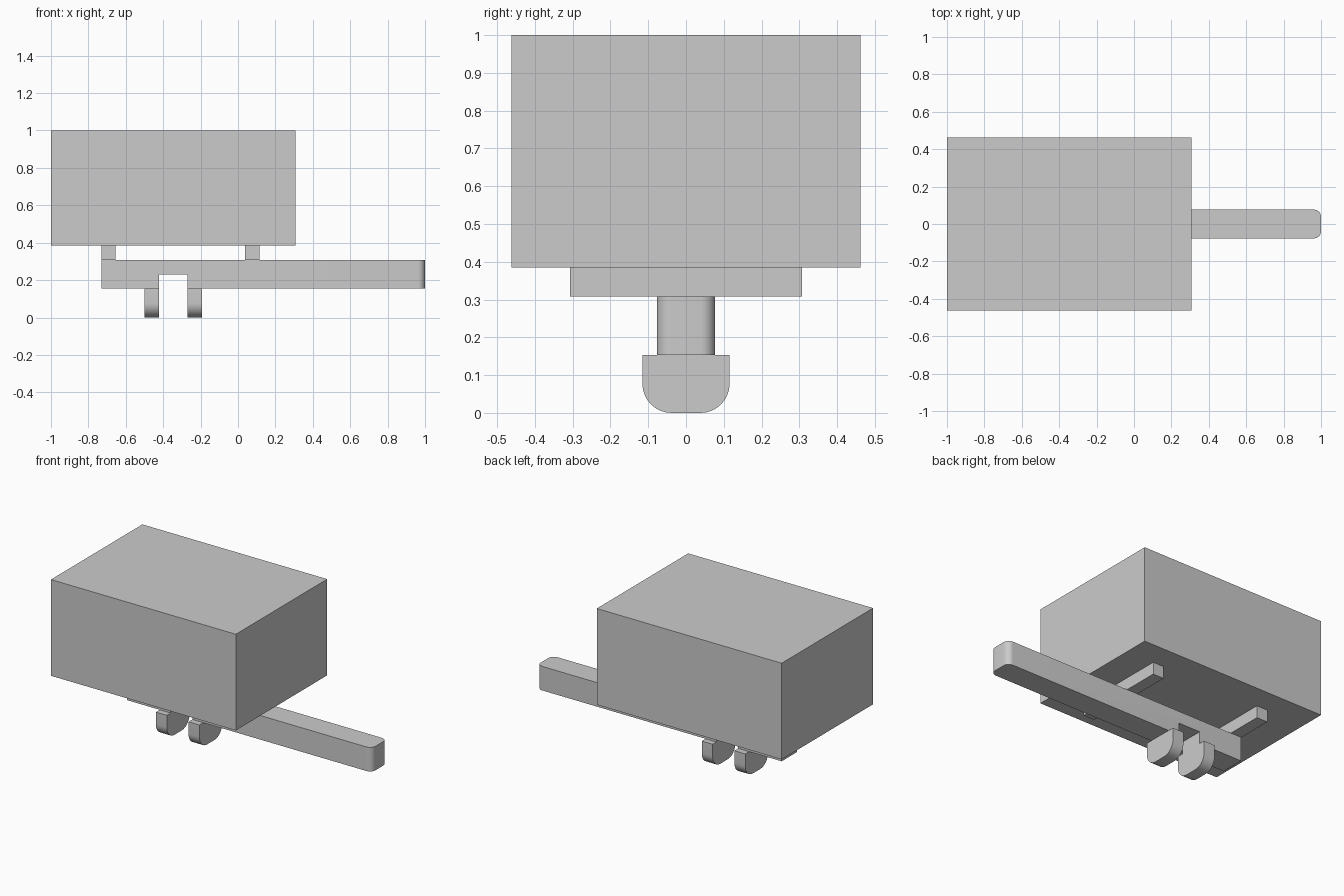
import bpy, bmesh, math
from mathutils import Vector

if "Cube" in bpy.data.objects:
    bpy.data.objects.remove(bpy.data.objects["Cube"])

U = 1 / 13  # design module: every size is a multiple of this


def prism(name, outline, to_3d, depth, smooth=False):
    """Extrude a 2D outline (in modules) by the vector depth (in modules)."""
    bm = bmesh.new()
    face = bm.faces.new([bm.verts.new(Vector(to_3d(a, b)) * U) for a, b in outline])
    ext = bmesh.ops.extrude_face_region(bm, geom=[face])
    moved = [g for g in ext["geom"] if isinstance(g, bmesh.types.BMVert)]
    bmesh.ops.translate(bm, verts=moved, vec=Vector(depth) * U)
    bmesh.ops.recalc_face_normals(bm, faces=bm.faces)
    mesh = bpy.data.meshes.new(name)
    bm.to_mesh(mesh)
    bm.free()
    obj = bpy.data.objects.new(name, mesh)
    bpy.context.collection.objects.link(obj)
    if smooth:
        bpy.context.view_layer.objects.active = obj
        obj.select_set(True)
        bpy.ops.object.shade_smooth_by_angle(angle=math.radians(30))
        obj.select_set(False)
    return obj


def box(name, x0, x1, half_y, z0, z1):
    outline = [(x0, z0), (x1, z0), (x1, z1), (x0, z1)]
    return prism(name, outline, lambda a, b: (a, -half_y, b), (0, 2 * half_y, 0))


def arc(cx, cy, r, start, end, n=8):
    return [(cx + r * math.cos(math.radians(start + (end - start) * i / n)),
             cy + r * math.sin(math.radians(start + (end - start) * i / n)))
            for i in range(n + 1)]


# Main body block
box("body", -13, 4, 6, 5, 13)

# Cross bars between body and beam
for name, x in (("rear_crossbar", -9.5), ("front_crossbar", 0.5)):
    box(name, x, x + 1, 4, 4, 5)

# Long beam, rounded at the free end
outline = [(-9.5, 1), (-9.5, -1)] + arc(12.5, -0.5, 0.5, -90, 0) + arc(12.5, 0.5, 0.5, 0, 90)
beam = prism("beam", outline, lambda a, b: (a, b, 2), (0, 0, 2), smooth=True)

# Slot cut across the underside of the beam
cutter = box("slot_cutter", -5.5, -3.5, 2, 1, 3)
cutter.hide_render = True
cutter.hide_viewport = True
cutter.display_type = "WIRE"
mod = beam.modifiers.new("slot", "BOOLEAN")
mod.operation = "DIFFERENCE"
mod.solver = "EXACT"
mod.object = cutter

# Bake the slot, then drop the cutter
cutter.hide_viewport = False
bpy.context.view_layer.objects.active = beam
beam.select_set(True)
bpy.ops.object.modifier_apply(modifier="slot")
beam.select_set(False)
bpy.data.objects.remove(cutter)

# Two hanging lugs with rounded lower corners
lug = [(1.5, 2), (-1.5, 2)] + arc(-0.5, 1, 1, 180, 270) + arc(0.5, 1, 1, 270, 360)
for name, x in (("rear_lug", -6.5), ("front_lug", -3.5)):
    prism(name, lug, lambda a, b: (x, a, b), (1, 0, 0), smooth=True)
